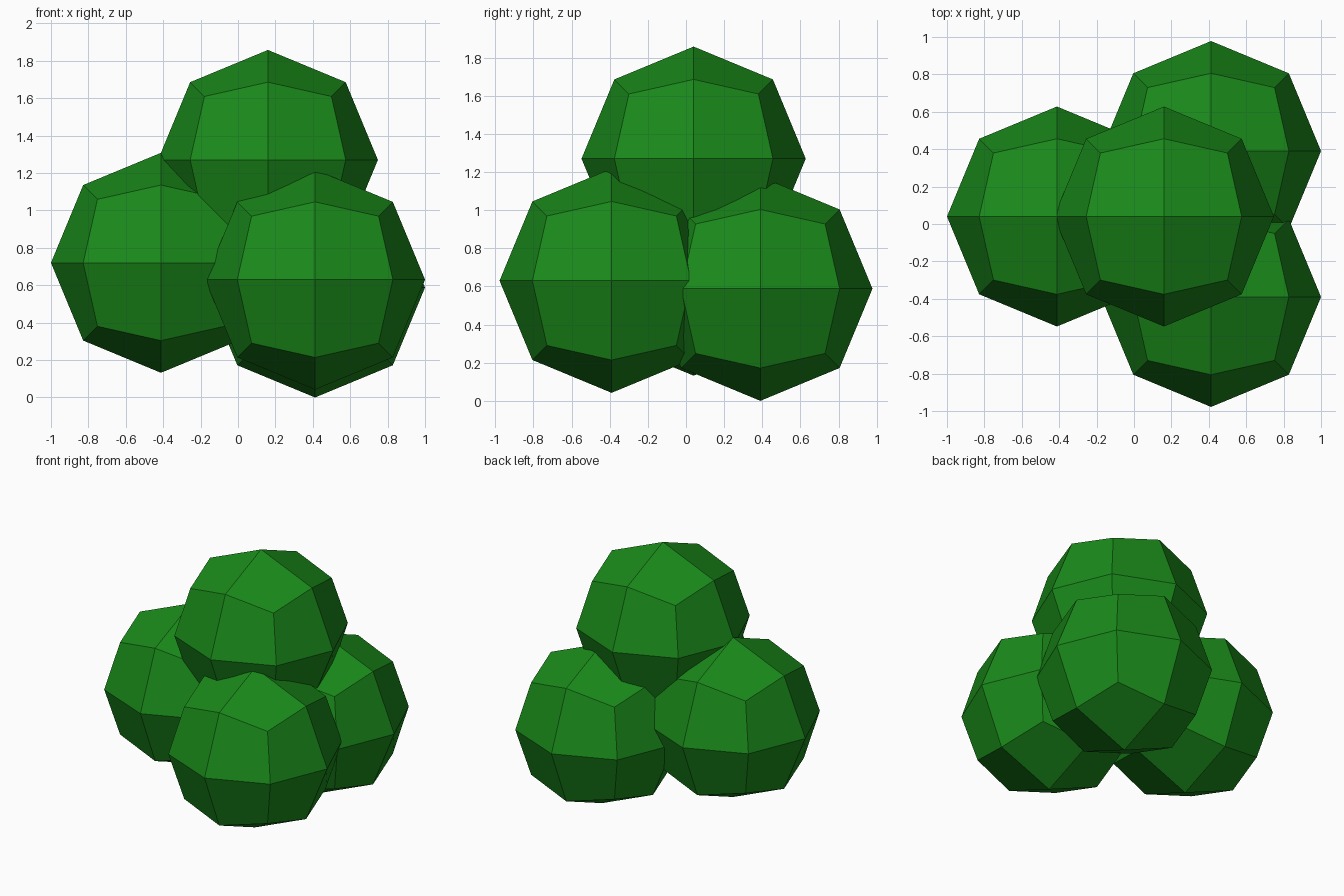
import bpy, bmesh

if "Cube" in bpy.data.objects:
    bpy.data.objects.remove(bpy.data.objects["Cube"])

RADIUS = 0.588

# leaf colour
green = bpy.data.materials.new("leaf_green")
green.diffuse_color = (0.01, 0.25, 0.01, 1)
green.use_nodes = True
green.node_tree.nodes["Principled BSDF"].inputs["Base Color"].default_value = green.diffuse_color


def leaf_ball(name, centre):
    """Cube split into 24 quads and pushed out to a sphere."""
    bm = bmesh.new()
    bmesh.ops.create_cube(bm, size=2)
    bmesh.ops.subdivide_edges(bm, edges=bm.edges[:], cuts=1, use_grid_fill=True)
    for v in bm.verts:
        v.co = v.co.normalized() * RADIUS
    mesh = bpy.data.meshes.new(name)
    bm.to_mesh(mesh)
    bm.free()
    mesh.materials.append(green)
    ball = bpy.data.objects.new(name, mesh)
    ball.location = centre
    bpy.context.collection.objects.link(ball)


# overlapping foliage clumps
leaf_ball("foliage_front", (0.412, -0.39, 0.63))
leaf_ball("foliage_back", (0.412, 0.39, 0.588))
leaf_ball("foliage_left", (-0.412, 0.04, 0.72))
leaf_ball("foliage_top", (0.16, 0.04, 1.27))
